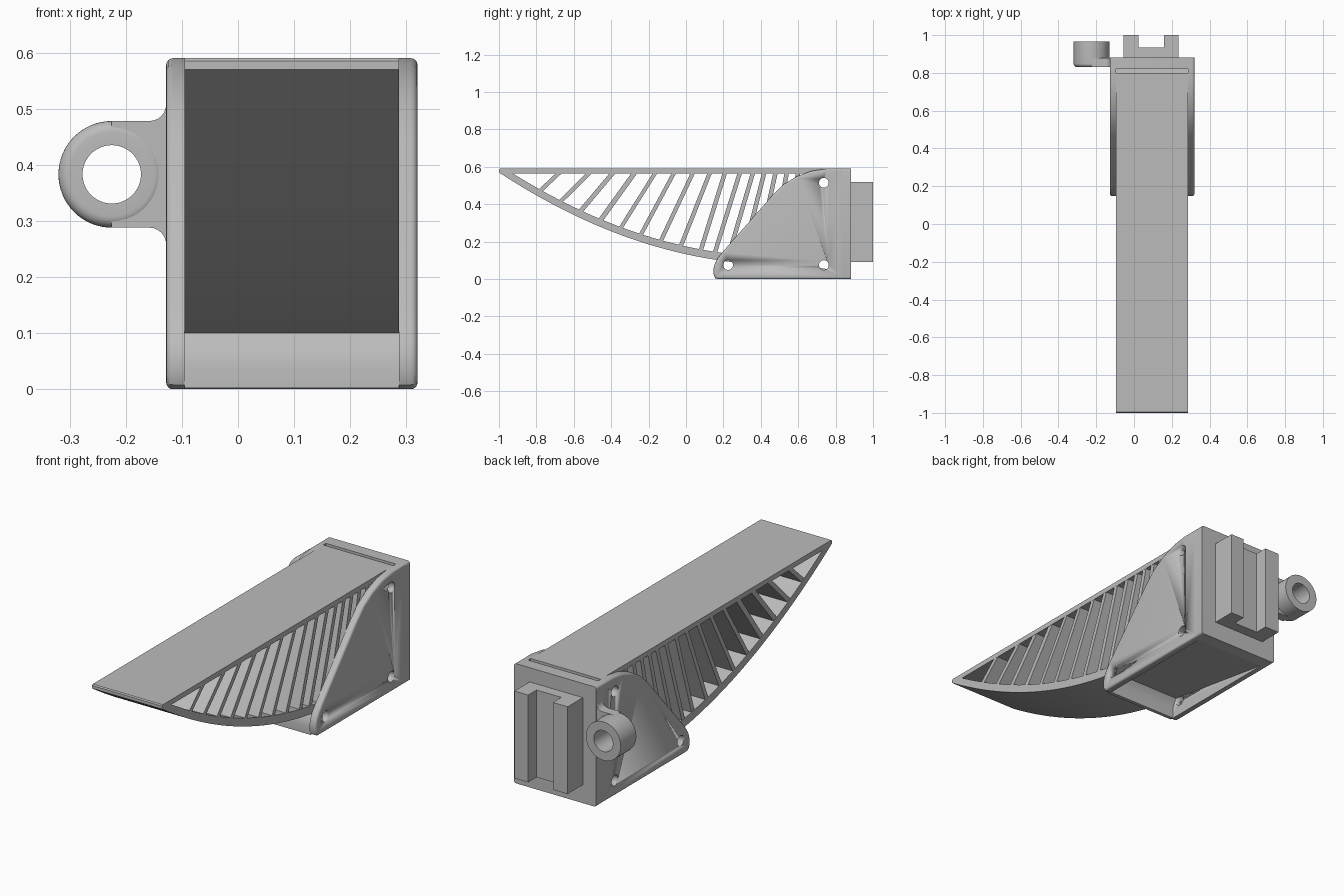
import bpy, bmesh, math
from mathutils import Vector, Matrix

if "Cube" in bpy.data.objects:
    bpy.data.objects.remove(bpy.data.objects["Cube"])

grey = bpy.data.materials.new("matte_grey")
grey.use_nodes = True
grey.diffuse_color = (0.5, 0.5, 0.5, 1)
grey.node_tree.nodes["Principled BSDF"].inputs["Base Color"].default_value = (0.5, 0.5, 0.5, 1)


def finish(name, bm):
    bmesh.ops.recalc_face_normals(bm, faces=bm.faces)
    mesh = bpy.data.meshes.new(name)
    bm.to_mesh(mesh)
    bm.free()
    mesh.materials.append(grey)
    ob = bpy.data.objects.new(name, mesh)
    bpy.context.collection.objects.link(ob)
    bpy.ops.object.select_all(action='DESELECT')
    ob.select_set(True)
    bpy.context.view_layer.objects.active = ob
    bpy.ops.object.shade_smooth_by_angle(angle=math.radians(30))
    return ob


def prism(name, pts, axis, lo, hi, round_at=None, width=0.012):
    """Extrude a profile along x (points are y,z) or y (points are x,z)."""
    def place(p, d):
        return (d, p[0], p[1]) if axis == 'x' else (p[0], d, p[1])
    bm = bmesh.new()
    a = [bm.verts.new(place(p, lo)) for p in pts]
    b = [bm.verts.new(place(p, hi)) for p in pts]
    n = len(pts)
    bm.faces.new(a)
    bm.faces.new(b[::-1])
    for i in range(n):
        j = (i + 1) % n
        bm.faces.new((a[i], b[i], b[j], a[j]))
    bmesh.ops.recalc_face_normals(bm, faces=bm.faces)
    # Optional rounding of one end cap
    if round_at is not None:
        k = 0 if axis == 'x' else 1
        edges = [e for e in bm.edges if all(abs(v.co[k] - round_at) < 1e-5 for v in e.verts)]
        bmesh.ops.bevel(bm, geom=edges, offset=width, segments=4, profile=0.5, affect='EDGES')
    return finish(name, bm)


def box(name, x0, x1, y0, y1, z0, z1):
    return prism(name, [(x0, z0), (x1, z0), (x1, z1), (x0, z1)], 'y', y0, y1)


def arc(cx, cz, r, start, end, n=8):
    return [(cx + r * math.cos(math.radians(start + (end - start) * i / n)),
             cz + r * math.sin(math.radians(start + (end - start) * i / n))) for i in range(n + 1)]


LEFT, RIGHT = 0.32, -0.128
IN_LEFT, IN_RIGHT = 0.287, -0.095
TOP = 0.59


# Wedge: flat top strip, curved lower strip and slanted ribs
def belly(y):
    if y > 0.15:
        return 0.105 - 0.155 * (y - 0.15)
    return 0.57 - 0.537 * (y + 1) + 0.217 * (y + 1) * (y + 0.46)


prism("wedge_top", [(-1, 0.572), (-0.985, 0.565), (0.8, 0.565), (0.8, TOP), (-0.995, TOP), (-1, 0.585)],
      'x', IN_RIGHT, IN_LEFT)
ys = [-1 + 1.82 * i / 40 for i in range(41)]
lower = [(y, belly(y)) for y in ys]
upper = [(y, min(belly(y) + 0.042, 0.58)) for y in ys]
prism("wedge_belly", lower + upper[::-1], 'x', IN_RIGHT, IN_LEFT)

rib_tops = [-0.67, -0.51, -0.385, -0.27, -0.16, -0.06, 0.04, 0.13,
            0.21, 0.29, 0.36, 0.42, 0.48, 0.54, 0.6]
for i, t in enumerate(rib_tops):
    b = -0.79 + 0.108 * i if i < 9 else 0.074 + 0.075 * (i - 8)
    w = 0.016 if i < 4 else 0.012
    zb = belly(b) + 0.02
    prism(f"rib_{i + 1}", [(b - w, zb), (b + w, zb), (t + w, 0.575), (t - w, 0.575)],
          'x', IN_RIGHT + 0.001, IN_LEFT - 0.001)

# Curled lip under the wedge
prism("front_lip", [(0.155, 0.002), (0.155, 0.04), (0.16, 0.065), (0.172, 0.09), (0.19, 0.12),
                    (0.25, 0.11), (0.2, 0.1), (0.185, 0.08), (0.176, 0.055), (0.172, 0.002)],
      'x', IN_RIGHT, IN_LEFT)

# Side plates with three through holes each
plate = [(0.85, 0), (0.17, 0), (0.155, 0.008), (0.148, 0.025), (0.148, 0.06), (0.155, 0.085),
         (0.17, 0.112), (0.2, 0.15), (0.46, 0.445), (0.52, 0.505), (0.59, 0.548),
         (0.67, 0.578), (0.75, TOP), (0.85, TOP)]
for name, lo, hi, outer in (("left_plate", IN_LEFT, LEFT, LEFT),
                            ("right_plate", RIGHT, IN_RIGHT, RIGHT)):
    ob = prism(name, plate, 'x', lo, hi, outer)
    for y, z in ((0.225, 0.075), (0.737, 0.075), (0.737, 0.515)):
        cutter = prism("hole_cutter", arc(y, z, 0.026, 0, 345, 23), 'x', lo - 0.05, hi + 0.05)
        cutter.hide_render = True
        mod = ob.modifiers.new("hole", 'BOOLEAN')
        mod.object = cutter
        mod.solver = 'EXACT'
        bpy.context.view_layer.objects.active = ob
        bpy.ops.object.modifier_apply(modifier=mod.name)
        bpy.data.objects.remove(cutter)

# Back wall with rounded long edges
r = 0.012
wall = (arc(LEFT - r, r, r, -90, 0, 4) + arc(LEFT - r, TOP - r, r, 0, 90, 4)
        + arc(RIGHT + r, TOP - r, r, 90, 180, 4) + arc(RIGHT + r, r, r, 180, 270, 4))
prism("back_wall", wall, 'y', 0.82, 0.882)

# Slotted rear mount
box("mount_base", -0.055, 0.235, 0.875, 0.935, 0.09, 0.52)
box("mount_post_right", -0.055, 0.025, 0.88, 1.0, 0.09, 0.52)
box("mount_post_left", 0.16, 0.235, 0.88, 1.0, 0.09, 0.52)

# Eyelet: turned ring and a flared neck joining it to the right plate
cx, cz = -0.225, 0.383
profile = ([(0.052, 0.965), (0.052, 0.83)] + arc(0.075, 0.85, 0.02, -90, 0, 6) + [(0.095, 0.965)])
bm = bmesh.new()
ring = [bm.verts.new((cx + p, y, cz)) for p, y in profile]
edges = [bm.edges.new((ring[i], ring[(i + 1) % len(ring)])) for i in range(len(ring))]
bmesh.ops.spin(bm, geom=ring + edges, cent=(cx, 0, cz), axis=(0, 1, 0),
               angle=math.tau, steps=64, use_duplicate=False)
bmesh.ops.remove_doubles(bm, verts=bm.verts, dist=1e-5)
finish("eyelet_ring", bm)

flare = arc(-0.158, cz + 0.125, 0.03, -90, 0, 6)
half = [(cx, cz + 0.095)] + flare + [(-0.11, cz + 0.125)]
mirrored = [(x, 2 * cz - z) for x, z in reversed(half)]
prism("eyelet_neck", half + mirrored + arc(cx, cz, 0.082, -90, 90, 16), 'y', 0.832, 0.88)
